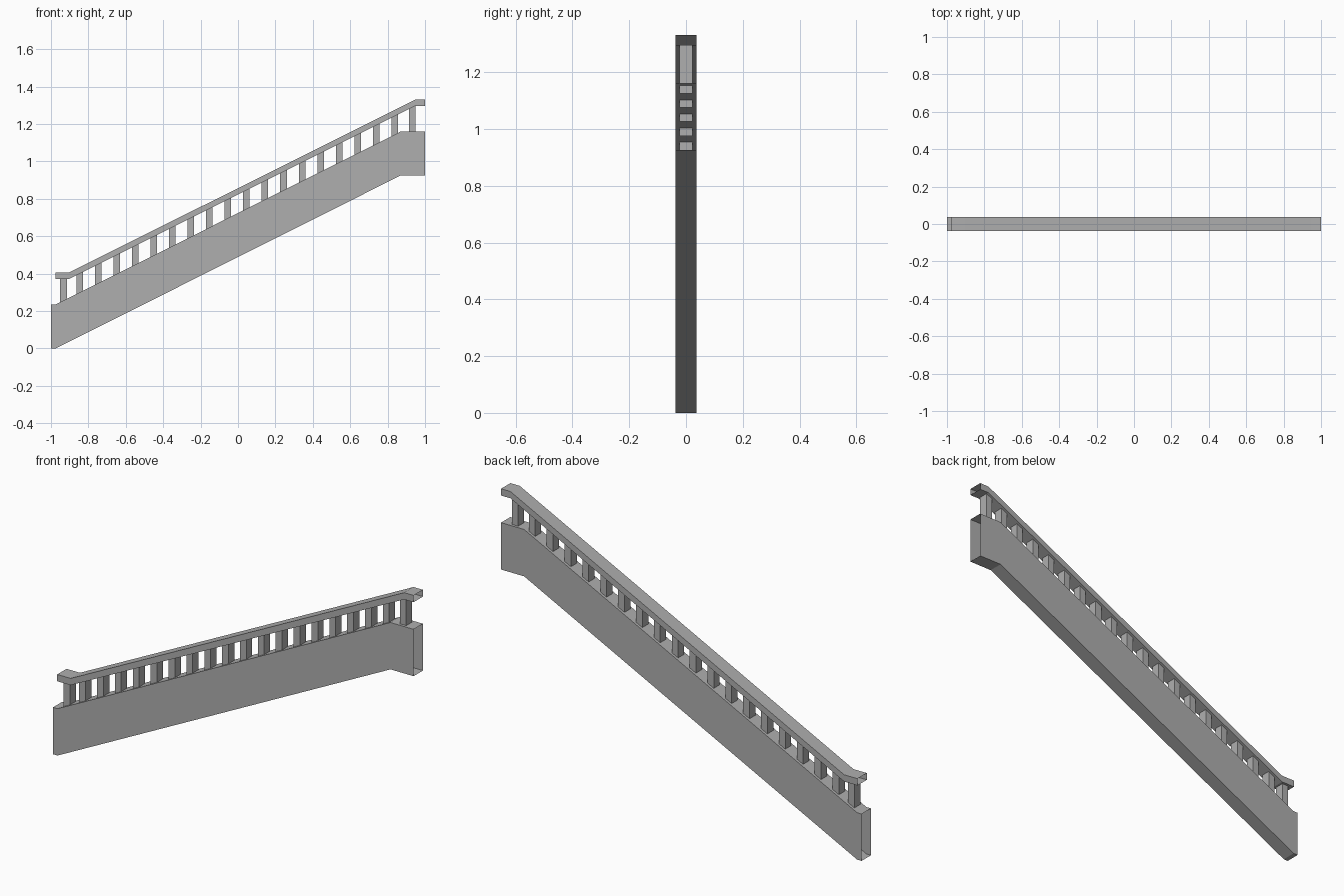
import bpy, bmesh

if "Cube" in bpy.data.objects:
    bpy.data.objects.remove(bpy.data.objects["Cube"])

# Dark grey paint shared by every part
grey = bpy.data.materials.new("dark_grey")
grey.diffuse_color = (0.43, 0.43, 0.43, 1)
grey.use_nodes = True
grey.node_tree.nodes["Principled BSDF"].inputs["Base Color"].default_value = grey.diffuse_color


def make_object(name, bm):
    bmesh.ops.recalc_face_normals(bm, faces=bm.faces)
    mesh = bpy.data.meshes.new(name)
    bm.to_mesh(mesh)
    bm.free()
    mesh.materials.append(grey)
    obj = bpy.data.objects.new(name, mesh)
    bpy.context.collection.objects.link(obj)
    return obj


def open_tube(name, path, height, half_y):
    """Rectangular tube along a path of (x, bottom z), open at both ends."""
    bm = bmesh.new()
    rings = [[bm.verts.new((x, y, z + dz)) for y, dz in
              ((-half_y, 0), (half_y, 0), (half_y, height), (-half_y, height))]
             for x, z in path]
    for a, b in zip(rings, rings[1:]):
        for i in range(4):
            j = (i + 1) % 4
            bm.faces.new((a[i], a[j], b[j], b[i]))
    return make_object(name, bm)


def height_at(path, x):
    for (x0, z0), (x1, z1) in zip(path, path[1:]):
        if x <= x1:
            return z0 + (z1 - z0) * (x - x0) / (x1 - x0)
    return path[-1][1]


BASE_H, RAIL_H, HALF_Y = 0.235, 0.034, 0.037
base_path = [(-1, 0), (-0.975, 0), (0.872, 0.926), (1, 0.926)]
rail_path = [(-0.977, 0.372), (-0.903, 0.372), (0.948, 1.297), (1, 1.297)]

# Sloping side wall and handrail
open_tube("stair_side_wall", base_path, BASE_H, HALF_Y)
open_tube("handrail", rail_path, RAIL_H, HALF_Y)

# Balusters: one on each landing end, the rest evenly spaced up the slope
W, D = 0.0175, 0.0235
first, last, count = -0.847, 0.838, 18
centres = [-0.933] + [first + (last - first) * i / (count - 1) for i in range(count)] + [0.932]
for n, x in enumerate(centres):
    low = height_at(base_path, x - W) + BASE_H
    high = height_at(rail_path, x + W)
    if 0 < n < len(centres) - 1:
        low -= 0.01
        high += 0.005
    bm = bmesh.new()
    corners = ((x - W, -D), (x + W, -D), (x + W, D), (x - W, D))
    bottom = [bm.verts.new((px, py, low)) for px, py in corners]
    top = [bm.verts.new((px, py, high)) for px, py in corners]
    for i in range(4):
        j = (i + 1) % 4
        bm.faces.new((bottom[i], bottom[j], top[j], top[i]))
    make_object(f"baluster_{n + 1:02d}", bm)
